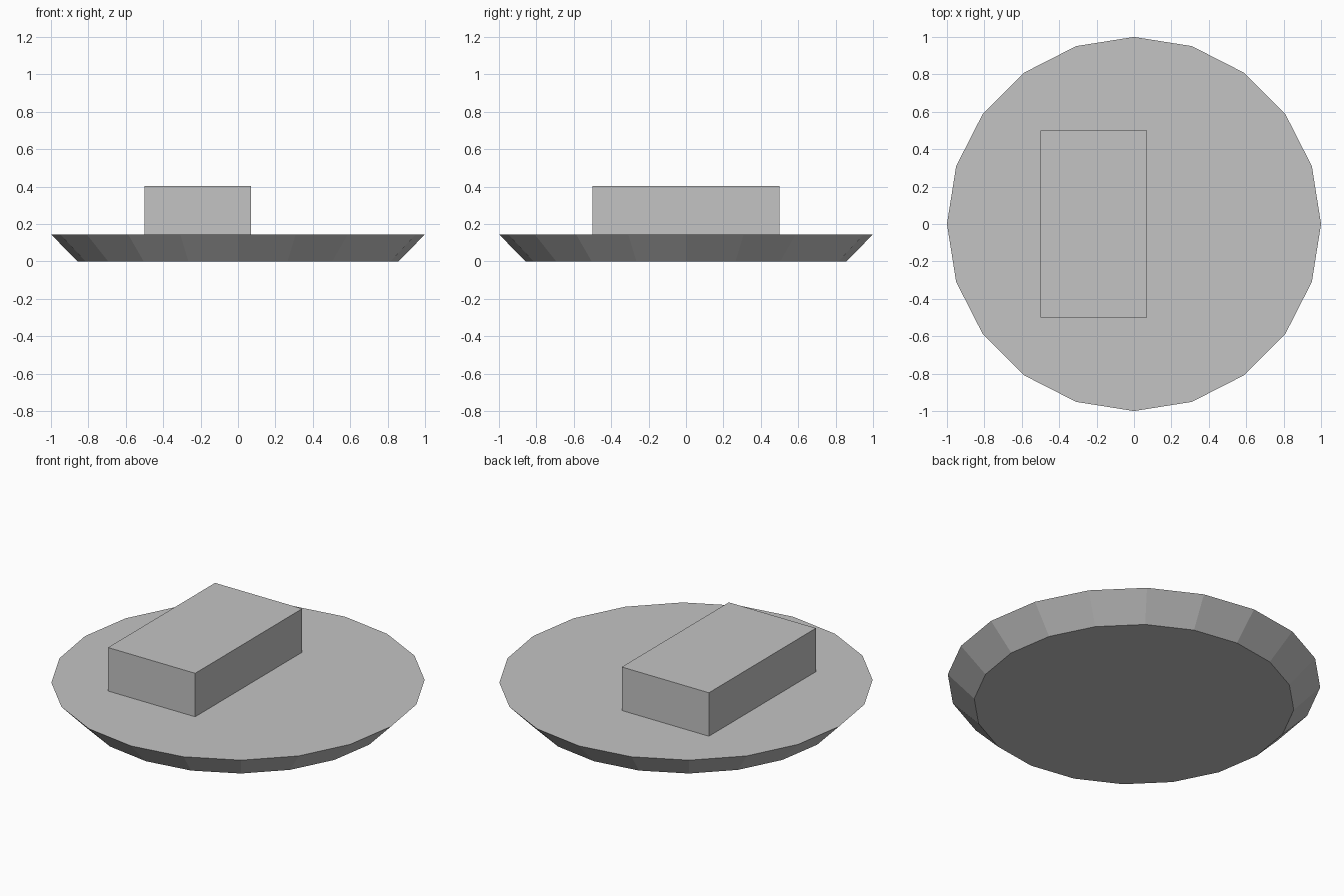
import bpy
import bmesh
from mathutils import Matrix

cube = bpy.data.objects.get("Cube")
if cube:
    bpy.data.objects.remove(cube, do_unlink=True)

# Single plain grey
GREY = (0.55, 0.55, 0.55, 1)
grey = bpy.data.materials.new("plain_grey")
grey.use_nodes = True
grey.diffuse_color = GREY
grey.node_tree.nodes["Principled BSDF"].inputs["Base Color"].default_value = GREY


def add_part(name, bm):
    mesh = bpy.data.meshes.new(name)
    bmesh.ops.recalc_face_normals(bm, faces=bm.faces)
    bm.to_mesh(mesh)
    bm.free()
    mesh.materials.append(grey)
    obj = bpy.data.objects.new(name, mesh)
    bpy.context.collection.objects.link(obj)
    return obj


# Twenty-sided dish base, flaring upward
BASE_TOP = 0.145
bm = bmesh.new()
bmesh.ops.create_cone(bm, cap_ends=True, segments=20, radius1=0.858, radius2=1,
                      depth=BASE_TOP,
                      matrix=Matrix.Translation((0, 0, BASE_TOP / 2)))
add_part("base_disc", bm)

# Off-centre block resting on the base
BLOCK_TOP = 0.402
bm = bmesh.new()
height = BLOCK_TOP - BASE_TOP
place = Matrix.Translation((-0.215, 0, BASE_TOP + height / 2))
bmesh.ops.create_cube(bm, size=1, matrix=place @ Matrix.Diagonal((0.57, 1, height, 1)))
add_part("top_block", bm)
